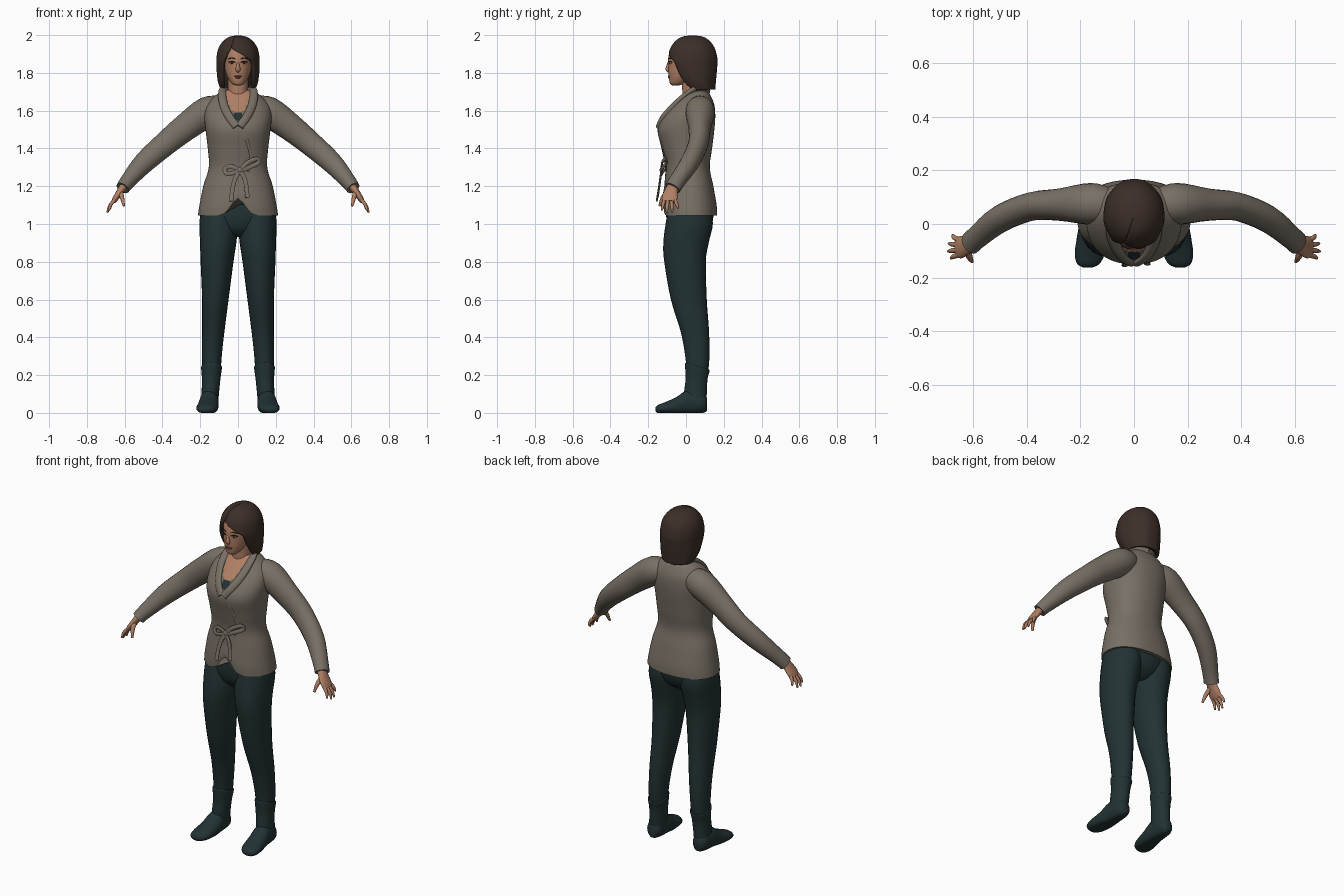
import bpy, bmesh, math
from mathutils import Vector

if "Cube" in bpy.data.objects:
    bpy.data.objects.remove(bpy.data.objects["Cube"], do_unlink=True)

X, Y, Z = Vector((1, 0, 0)), Vector((0, 1, 0)), Vector((0, 0, 1))


def material(name, r, g, b):
    m = bpy.data.materials.new(name)
    m.use_nodes = True
    m.diffuse_color = (r, g, b, 1)
    m.node_tree.nodes["Principled BSDF"].inputs["Base Color"].default_value = (r, g, b, 1)
    return m


knit = material("taupe_knit", .19, .162, .13)
cloth = material("dark_teal_cloth", .016, .032, .034)
skin = material("skin", .44, .215, .13)
brown = material("brown_hair", .045, .028, .021)
lip = material("lip", .27, .1, .075)
white = material("eye_white", .5, .45, .4)
dark = material("dark_eye", .012, .009, .008)


def spline(keys, steps):
    """Catmull-Rom interpolation through tuples of any length."""
    out, n = [], len(keys)
    for i in range(n - 1):
        a, b, c, d = (keys[min(max(j, 0), n - 1)] for j in range(i - 1, i + 3))
        for s in range(steps):
            t = s / steps
            out.append([q + t / 2 * (r - p + t * (2*p - 5*q + 4*r - s4 + t * (3*(q - r) + s4 - p)))
                        for p, q, r, s4 in zip(a, b, c, d)])
    return out + [list(keys[-1])]


def finish(name, bm, mats, mirror=False):
    bmesh.ops.recalc_face_normals(bm, faces=bm.faces)
    me = bpy.data.meshes.new(name)
    bm.to_mesh(me)
    bm.free()
    for m in mats:
        me.materials.append(m)
    me.shade_smooth()
    me.set_sharp_from_angle(angle=math.radians(50))
    ob = bpy.data.objects.new(name, me)
    bpy.context.collection.objects.link(ob)
    if mirror:
        ob.modifiers.new("Mirror", 'MIRROR')
    return ob


def loft(name, keys, mats, axes=None, sides=20, steps=4, power=2, mirror=False, move=None, paint=None):
    """Skin elliptical rings (x, y, z, radius_a, radius_b) along a smooth path."""
    rows = spline(keys, steps)
    centres = [Vector(r[:3]) for r in rows]
    bm, rings = bmesh.new(), []
    for i, row in enumerate(rows):
        if axes:
            a, b = axes
        else:
            t = (centres[min(i + 1, len(rows) - 1)] - centres[max(i - 1, 0)]).normalized()
            a = (Y - t * t.y).normalized()
            b = t.cross(a)
        ring = []
        for k in range(sides):
            w = math.tau * k / sides
            c, s = (math.copysign(abs(v) ** (2 / power), v) for v in (math.cos(w), math.sin(w)))
            p = centres[i] + a * row[3] * c + b * row[4] * s
            ring.append(bm.verts.new(move(p) if move else p))
        rings.append(ring)
    for r, q in zip(rings, rings[1:]):
        for k in range(sides):
            j = (k + 1) % sides
            bm.faces.new((r[k], r[j], q[j], q[k]))
    bm.faces.new(rings[0])
    bm.faces.new(rings[-1])
    if paint:
        for f in bm.faces:
            f.material_index = paint(f.calc_center_median())
    return finish(name, bm, mats, mirror)


def ball(name, pos, size, mat, mirror=False):
    bm = bmesh.new()
    bmesh.ops.create_uvsphere(bm, u_segments=16, v_segments=10, radius=1)
    for v in bm.verts:
        v.co = Vector(pos) + Vector(c * s for c, s in zip(v.co, size))
    return finish(name, bm, [mat], mirror)


# Jacket body: height, half width, front, back
body = [(1.045, .212, -.12, .165), (1.1, .204, -.122, .162), (1.2, .184, -.115, .145),
        (1.3, .155, -.11, .126), (1.4, .16, -.13, .138), (1.5, .172, -.15, .15),
        (1.57, .178, -.12, .155), (1.63, .165, -.07, .15), (1.68, .12, -.025, .13),
        (1.71, .07, 0, .11)]
BOX = 2.25


def front(x, z, out=0):
    """Point on the front of the jacket, pushed out a little."""
    lo, hi = next(((p, q) for p, q in zip(body, body[1:]) if z <= q[0]), body[-2:])
    t = (z - lo[0]) / (hi[0] - lo[0])
    w, f, b = (p + t * (q - p) for p, q in zip(lo[1:], hi[1:]))
    bulge = max(0, 1 - abs(x / w) ** BOX) ** (1 / BOX)
    return (x, (f + b) / 2 - (b - f) / 2 * bulge - out, z)


def hem(p):
    if p.z < 1.2 and p.y < 0:
        p.z += .09 * math.exp(-(p.x / .05) ** 2) * (1.2 - p.z) / .155
    return p


def neckline(c):
    inside = c.y < .03 and 1.53 < c.z < 1.705 and abs(c.x) < .44 * (c.z - 1.525)
    return 0 if not inside else 1 if c.z < 1.595 else 2


loft("jacket_body", [(0, (f + b) / 2, z, w, (b - f) / 2) for z, w, f, b in body], [knit, cloth, skin],
     (X, Y), sides=64, steps=6, power=BOX, move=hem, paint=neckline)

# Sleeves with a small turned cuff
loft("sleeve", [(.08, .07, 1.615, .06, .06), (.16, .075, 1.595, .078, .08), (.28, .072, 1.51, .06, .072),
                (.384, .065, 1.425, .053, .064), (.497, .02, 1.325, .05, .056),
                (.58, -.045, 1.23, .044, .042), (.61, -.072, 1.19, .044, .037)], [knit], mirror=True)

# Shawl collar and wrapped front edge
loft("collar", [(0, .115, 1.705, .014, .022), (.05, .095, 1.715, .014, .022), (.078, .04, 1.71, .014, .022)]
     + [(*front(x, z, .003), .013, .022) for x, z in ((.083, 1.67), (.072, 1.62), (.045, 1.565), (.008, 1.515))],
     [knit], mirror=True)
loft("wrap_edge", [(*front(x, z), .004, .008) for x, z in
                   ((0, 1.525), (.035, 1.47), (.06, 1.4), (.07, 1.33), (.05, 1.28))], [knit], sides=8)

# Tie bow
ball("bow_knot", front(.01, 1.285, .015), (.018, .014, .018), knit)
ribbons = {"bow_loop_left": ((.01, 1.285), (.05, 1.325), (.1, 1.345), (.108, 1.325), (.06, 1.3), (.01, 1.28)),
           "bow_loop_right": ((.01, 1.285), (-.04, 1.305), (-.07, 1.29), (-.055, 1.265), (.01, 1.28)),
           "bow_tail_left": ((.01, 1.28), (.035, 1.24), (.045, 1.19), (.05, 1.14)),
           "bow_tail_right": ((.01, 1.28), (-.015, 1.24), (-.03, 1.18), (-.035, 1.12))}
for name, path in ribbons.items():
    loft(name, [(*front(x, z, .018 + (1.3 - z) * .1), .005, .012) for x, z in path], [knit], sides=10)

# Trousers
loft("trouser_seat", [(0, .015, .93, .05, .06), (0, .018, .97, .15, .105), (0, .02, 1.04, .196, .125),
                      (0, .015, 1.15, .18, .115)], [cloth], (X, Y), sides=32)
loft("trouser_leg", [(.1, .02, 1.1, .095, .11), (.102, .017, 1, .102, .125), (.105, 0, .9, .096, .12),
                     (.111, -.005, .8, .087, .11), (.12, .015, .6, .07, .095), (.131, .047, .43, .059, .075),
                     (.138, .06, .3, .052, .064), (.14, .06, .22, .049, .058)],
     [cloth], (X, Y), sides=24, mirror=True)


# Boots: shaft and foot, pressed flat on the ground
def ground(p):
    p.z = max(p.z, 0)
    return p


def tilt(p):
    p.z -= (p.y - .05) * .3 * max(0, p.z - .18) / .07
    return p


loft("boot_shaft", [(.14, .06, .25, .05, .06), (.14, .06, .242, .055, .065), (.142, .056, .18, .049, .058),
                    (.147, .05, .1, .046, .06), (.15, .055, .04, .045, .052)],
     [cloth], (X, Y), sides=24, mirror=True, move=tilt)
loft("boot_foot", [(.15, .112, .045, .022, .035), (.152, .085, .05, .044, .052), (.153, .01, .055, .05, .066),
                   (.158, -.05, .036, .055, .048), (.165, -.11, .025, .056, .032), (.17, -.148, .02, .042, .022),
                   (.172, -.162, .018, .018, .01)], [cloth], (X, Z), sides=24, mirror=True, move=ground)

# Hands: palm, four spread fingers, thumb
loft("palm", [(.6, -.066, 1.205, .03, .024), (.622, -.078, 1.175, .035, .019), (.645, -.086, 1.14, .042, .016),
              (.66, -.089, 1.118, .036, .012)], [skin], mirror=True)
tips = ((.676, -.042, 1.082), (.69, -.073, 1.062), (.692, -.102, 1.06), (.682, -.128, 1.072))
for i, (x, y, z) in enumerate(tips):
    base = Vector((.65, -.06 - .018 * i, 1.13))
    mid = base.lerp(Vector((x, y, z)), .55) + Vector((.006, 0, .004))
    loft(f"finger_{i + 1}", [(*base, .01, .01), (*mid, .009, .009), (x, y, z, .005, .005)],
         [skin], sides=10, mirror=True)
loft("thumb", [(.622, -.09, 1.17, .014, .014), (.614, -.122, 1.14, .012, .012), (.604, -.14, 1.095, .006, .006)],
     [skin], sides=10, mirror=True)

# Neck and head
loft("neck", [(0, .035, 1.6, .06, .06), (0, .035, 1.68, .054, .054), (0, .03, 1.8, .052, .055)],
     [skin], (X, Y), sides=24)
loft("head", [(0, -.055, 1.734, .014, .018), (0, -.045, 1.744, .034, .04), (0, -.022, 1.78, .057, .069),
              (0, 0, 1.82, .07, .094), (0, .018, 1.87, .077, .113), (0, .03, 1.92, .077, .113),
              (0, .035, 1.96, .06, .088), (0, .035, 1.98, .03, .045)], [skin], (X, Y), sides=32)
loft("nose", [(0, -.088, 1.862, .006, .006), (0, -.093, 1.84, .01, .008), (0, -.097, 1.818, .011, .013),
              (0, -.09, 1.806, .006, .008)], [skin], sides=12)
ball("upper_lip", (0, -.087, 1.783), (.021, .009, .005), lip)
ball("lower_lip", (0, -.086, 1.776), (.018, .009, .006), lip)
ball("eye", (.032, -.081, 1.853), (.014, .008, .006), white, True)
ball("iris", (.032, -.085, 1.853), (.006, .005, .006), dark, True)
for name, z, mat in (("eyelid_line", 1.859, dark), ("eyebrow", 1.877, brown)):
    loft(name, [(.014, -.091, z - .003, .003, .002), (.033, -.087, z + .002, .003, .003),
                (.052, -.074, z - .003, .002, .002)], [mat], sides=8, mirror=True)

# Hair shell: height, centre y, width, depth, right and left edge of the face opening in degrees
hair = [(1.712, .075, .082, .072, -62, 62), (1.75, .055, .096, .095, -54, 54), (1.8, .042, .103, .113, -50, 49),
        (1.85, .035, .105, .124, -46, 45), (1.87, .035, .105, .124, -41, 36), (1.9, .035, .102, .118, -33, 8),
        (1.93, .035, .094, .108, -22, -20), (1.96, .035, .074, .087, -20, -20), (1.982, .035, .044, .055, -20, -20),
        (1.99, .035, .004, .005, -20, -20)]
bm, rows, n = bmesh.new(), [], 48
for z, cy, w, d, right, left in spline(hair, 4):
    row = []
    left = max(left, right)
    for k in range(n + 1):
        a = math.radians(left + (360 + right - left) * k / n)
        lock = 1 + .012 * math.sin(9 * a + 1.5) * min(1, (1.99 - z) * 6)
        row.append(bm.verts.new((w * lock * math.sin(a), cy - d * lock * math.cos(a), z)))
    rows.append(row)
for r, q in zip(rows, rows[1:]):
    for k in range(n):
        bm.faces.new((r[k], r[k + 1], q[k + 1], q[k]))
bm.faces.new(rows[-1])
shell = finish("hair_shell", bm, [brown])
thick = shell.modifiers.new("Thickness", 'SOLIDIFY')
thick.thickness, thick.offset = .018, 0
loft("hair_inner_mass", [(0, .085, 1.722, .07, .055), (0, .075, 1.8, .088, .075), (0, .06, 1.9, .088, .08),
                         (0, .04, 1.975, .04, .05)], [brown], (X, Y), sides=24)
